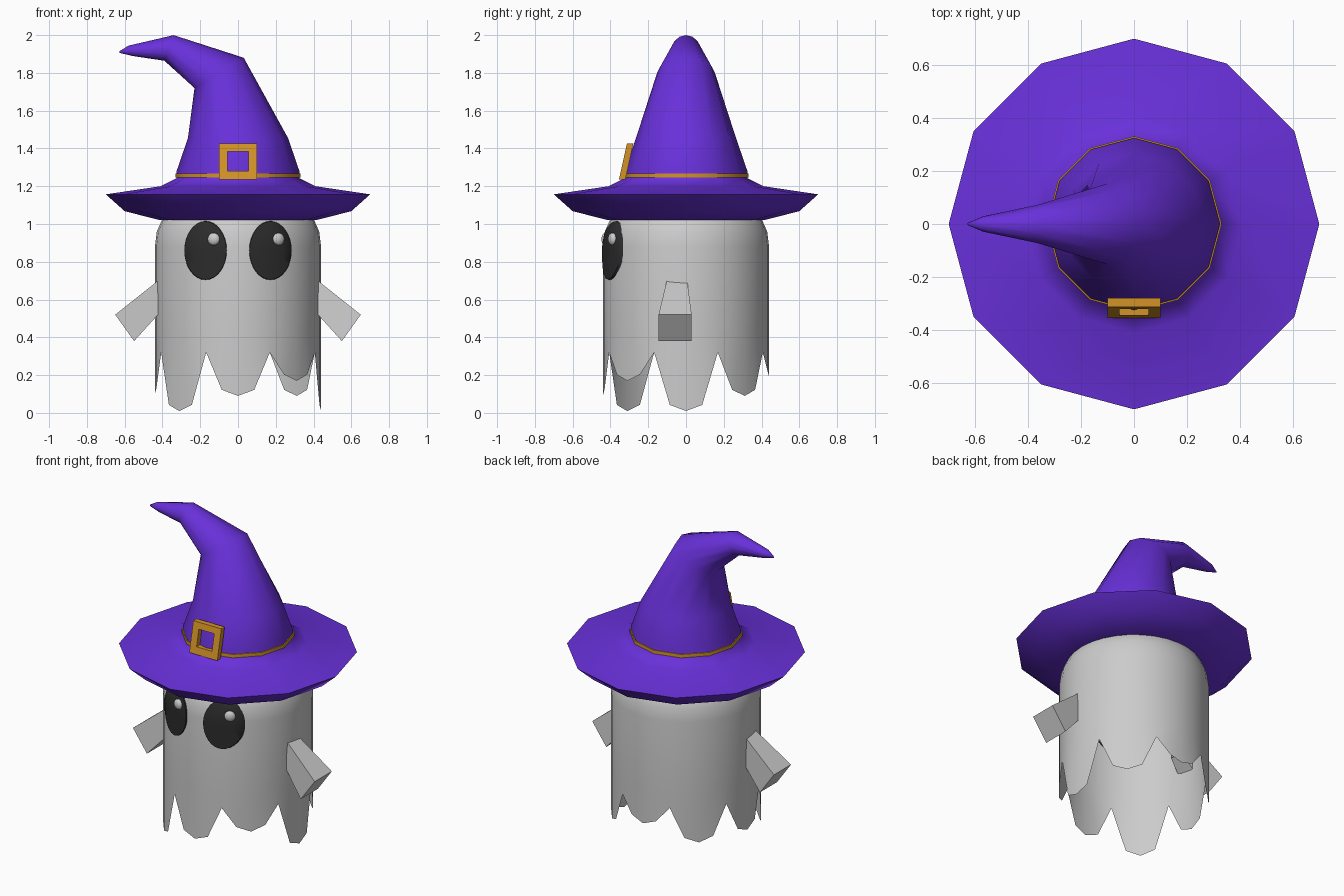
import bpy
import bmesh
from math import sin, cos, radians, sqrt, pi
from mathutils import Matrix

if "Cube" in bpy.data.objects:
    bpy.data.objects.remove(bpy.data.objects["Cube"])


def material(name, rgb):
    m = bpy.data.materials.new(name)
    m.diffuse_color = (*rgb, 1)
    m.use_nodes = True
    m.node_tree.nodes["Principled BSDF"].inputs["Base Color"].default_value = m.diffuse_color
    return m


PURPLE = material("purple", (0.14, 0.03, 0.70))
GOLD = material("gold", (0.65, 0.29, 0.02))
BLACK = material("black", (0.025, 0.025, 0.025))


def make(name, verts, faces, mat=None, angle=None):
    me = bpy.data.meshes.new(name)
    me.from_pydata(verts, [], faces)
    me.update()
    ob = bpy.data.objects.new(name, me)
    bpy.context.collection.objects.link(ob)
    if mat:
        me.materials.append(mat)
    if angle:
        bpy.ops.object.select_all(action='DESELECT')
        ob.select_set(True)
        bpy.context.view_layer.objects.active = ob
        bpy.ops.object.shade_smooth_by_angle(angle=radians(angle))
    return ob


def ring(n, r, z, x=0, tilt=0):
    """Circle starting at the front, turning toward +x, tilted about y."""
    t = radians(tilt)
    pts = []
    for i in range(n):
        a = 2 * pi * i / n
        pts.append((x + r * sin(a) * cos(t), -r * cos(a), z + r * sin(a) * sin(t)))
    return pts


def loft(name, rings, mat=None, angle=None, cap=False, closed=False):
    n = len(rings[0])
    verts = [p for rg in rings for p in rg]
    faces = []
    for j in range(len(rings) if closed else len(rings) - 1):
        a, b = j * n, (j + 1) % len(rings) * n
        for i in range(n):
            k = (i + 1) % n
            faces.append((a + i, a + k, b + k, b + i))
    if cap:
        faces.append(tuple(range(len(verts) - n, len(verts))))
    return make(name, verts, faces, mat, angle)


# Body: open sheet with a ragged eight-lobed hem and a rounded top
LOWS = [0.09, 0.17, 0.01, 0.09, 0.19, 0.10, 0.10, 0.01]
R = 0.44
hem = []
for i, (x, y, z) in enumerate(ring(32, R, 0)):
    if i % 4 == 2:
        z = 0.32
    else:
        z = LOWS[round(i / 4) % 8] + (0.032 if i % 2 else 0)
    hem.append((x, y, z))
DOME = [(0.44, 0.42), (0.44, 0.88), (0.43, 0.96), (0.403, 1.02),
        (0.34, 1.09), (0.22, 1.14), (0.08, 1.16)]
loft("body", [hem] + [ring(32, r, z) for r, z in DOME], angle=60, cap=True)


def body_radius(z):
    for (r0, z0), (r1, z1) in zip(DOME, DOME[1:]):
        if z0 <= z <= z1:
            return r0 + (r1 - r0) * (z - z0) / (z1 - z0)
    return R


# Arms: square sleeves widening outward, mirrored to the left
corners = [(0.36, 0.75, -0.09, 0.0), (0.65, 0.52, -0.145, 0.03),
           (0.55, 0.38, -0.145, 0.03), (0.36, 0.59, -0.09, 0.0)]
av = [(x, y, z) for x, z, y0, y1 in corners for y in (y0, y1)]
af = [(0, 2, 3, 1), (2, 4, 5, 3), (4, 6, 7, 5), (0, 6, 4, 2), (1, 3, 5, 7)]
arms = make("arms", av, af, angle=40)
arms.modifiers.new("mirror", 'MIRROR').use_axis[0] = True


# Eyes: oval discs wrapped on the body, each with a small highlight
def eye(name, cx, cz, rx, rz):
    n, steps = 32, (1.0, 0.97, 0.6, 0.25, 0.02)
    rings = []
    for s in steps:
        row = []
        for i in range(n):
            a = 2 * pi * i / n
            x, z = cx + rx * s * cos(a), cz + rz * s * sin(a)
            lift = -0.01 if s == 1 else 0.009
            r = body_radius(z) + lift
            row.append((x, -sqrt(r * r - x * x), z))
        rings.append(row)
    return loft(name, rings, BLACK, 50, cap=True)


for side, s in (("left", -1), ("right", 1)):
    eye(side + "_eye", s * 0.172, 0.86, 0.114, 0.158)
    hx, hz = s * 0.172 + 0.043, 0.92
    bm = bmesh.new()
    bmesh.ops.create_uvsphere(bm, u_segments=20, v_segments=12, radius=0.033)
    bm.transform(Matrix.Translation((hx, -sqrt(R * R - hx * hx) - 0.006, hz))
                 @ Matrix.Rotation(hx / R, 4, 'Z')
                 @ Matrix.Diagonal((1, 0.6, 1, 1)))
    hl = make(side + "_eye_highlight", [], [])
    bm.to_mesh(hl.data)
    bm.free()
    for p in hl.data.polygons:
        p.use_smooth = True

# Hat: twelve-sided brim and bent cone as one loft (radius, z, x, tilt)
HAT = [(0.38, 1.02, 0, 0), (0.42, 1.022, 0, 0), (0.60, 1.068, 0, 0), (0.70, 1.157, 0, 0),
       (0.41, 1.20, 0, 0), (0.325, 1.243, 0, 0), (0.325, 1.28, 0, 0),
       (0.265, 1.455, 0, 0), (0.153, 1.80, -0.10, 31.6),
       (0.072, 1.932, -0.365, 70), (0.029, 1.917, -0.57, 110),
       (0.004, 1.91, -0.628, 100)]
loft("hat", [ring(12, *h) for h in HAT], PURPLE, 75, cap=True)

# Hat band
BAND = [(0.315, 1.245), (0.331, 1.245), (0.331, 1.267), (0.315, 1.267)]
loft("hat_band", [ring(12, r, z) for r, z in BAND], GOLD, 35, closed=True)


# Buckle: square frame leaning back against the cone
def frame(hw, z0, z1, back):
    pts = []
    for x, z in ((-hw, z0), (hw, z0), (hw, z1), (-hw, z1)):
        pts.append((x, -0.355 + 0.042 * (z - 1.235) / 0.19 + back, z))
    return pts


outer, inner = (0.10, 1.235, 1.425), (0.055, 1.28, 1.385)
loft("buckle", [frame(*outer, 0), frame(*inner, 0),
                frame(*inner, 0.034), frame(*outer, 0.034)], GOLD, closed=True)
